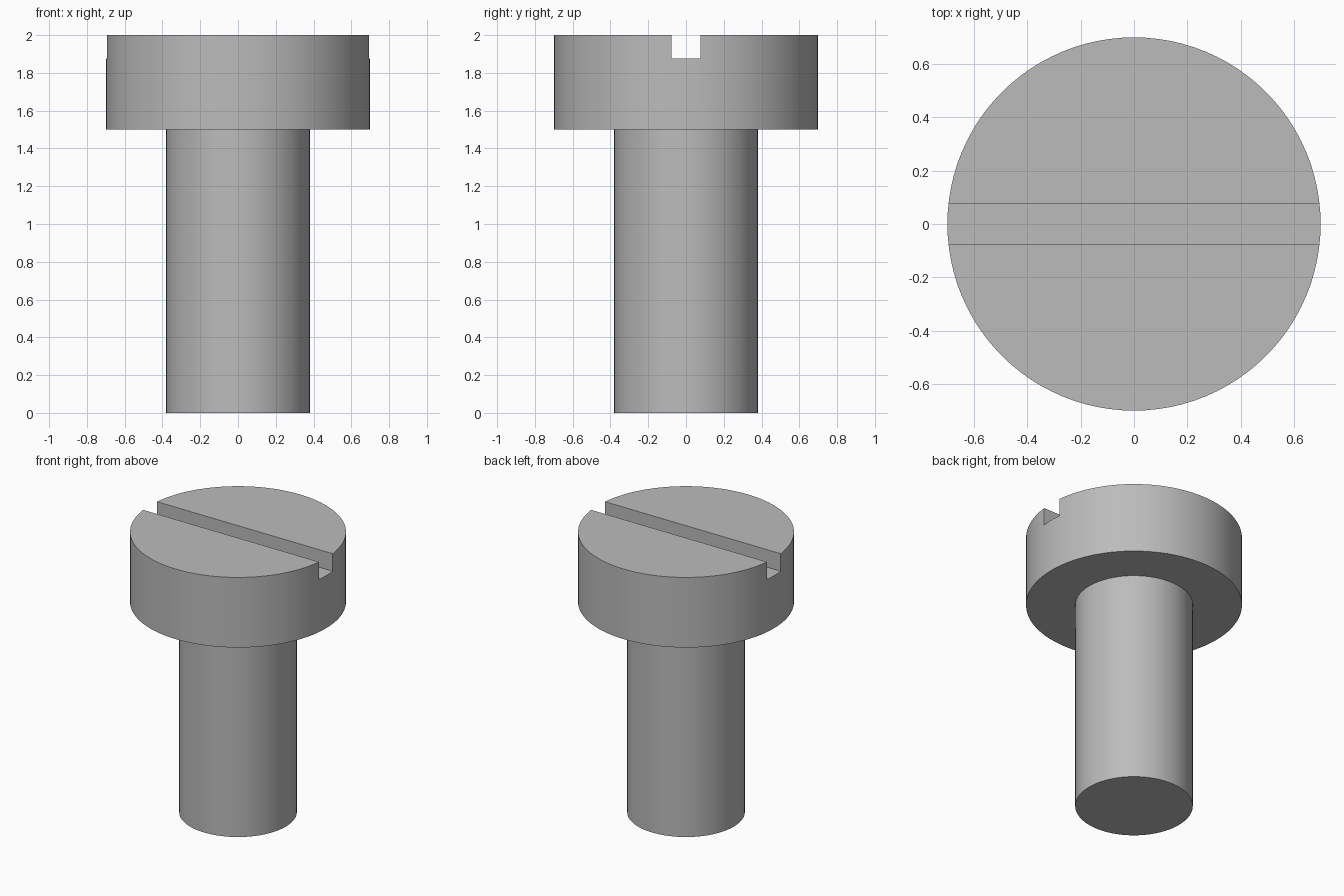
import bpy
import math

SEGMENTS = 96
HEAD_RADIUS, SHANK_RADIUS = 0.698, 0.38
HEAD_BOTTOM, SLOT_BOTTOM, TOP = 1.5, 1.875, 2.0
SLOT_WIDTH = 0.154

cube = bpy.data.objects.get("Cube")
if cube:
    bpy.data.objects.remove(cube, do_unlink=True)

# Single plain metal colour
steel = bpy.data.materials.new("steel_grey")
steel.use_nodes = True
colour = (0.5, 0.5, 0.5, 1)
steel.diffuse_color = colour
steel.node_tree.nodes["Principled BSDF"].inputs["Base Color"].default_value = colour


def cylinder(name, radius, bottom, top):
    bpy.ops.mesh.primitive_cylinder_add(
        vertices=SEGMENTS, radius=radius, depth=top - bottom,
        location=(0, 0, (bottom + top) / 2))
    obj = bpy.context.object
    obj.name = name
    obj.data.materials.append(steel)
    return obj


def smooth(obj):
    bpy.ops.object.select_all(action="DESELECT")
    obj.select_set(True)
    bpy.context.view_layer.objects.active = obj
    bpy.ops.object.shade_smooth_by_angle(angle=math.radians(30))


# Shank, seated slightly inside the head
shank = cylinder("shank", SHANK_RADIUS, 0, HEAD_BOTTOM + 0.05)
smooth(shank)

# Cylindrical head
head = cylinder("head", HEAD_RADIUS, HEAD_BOTTOM, TOP)

# Straight slot cut across the head from left to right
bpy.ops.mesh.primitive_cube_add(size=1, location=(0, 0, SLOT_BOTTOM + 0.25))
cutter = bpy.context.object
cutter.name = "slot_cutter"
cutter.scale = (2, SLOT_WIDTH, 0.5)
cutter.data.materials.append(steel)
bpy.context.view_layer.update()

slot = head.modifiers.new("slot", "BOOLEAN")
slot.operation = "DIFFERENCE"
slot.solver = "EXACT"
slot.object = cutter
bpy.context.view_layer.objects.active = head
bpy.ops.object.modifier_apply(modifier=slot.name)
bpy.data.objects.remove(cutter, do_unlink=True)
smooth(head)
